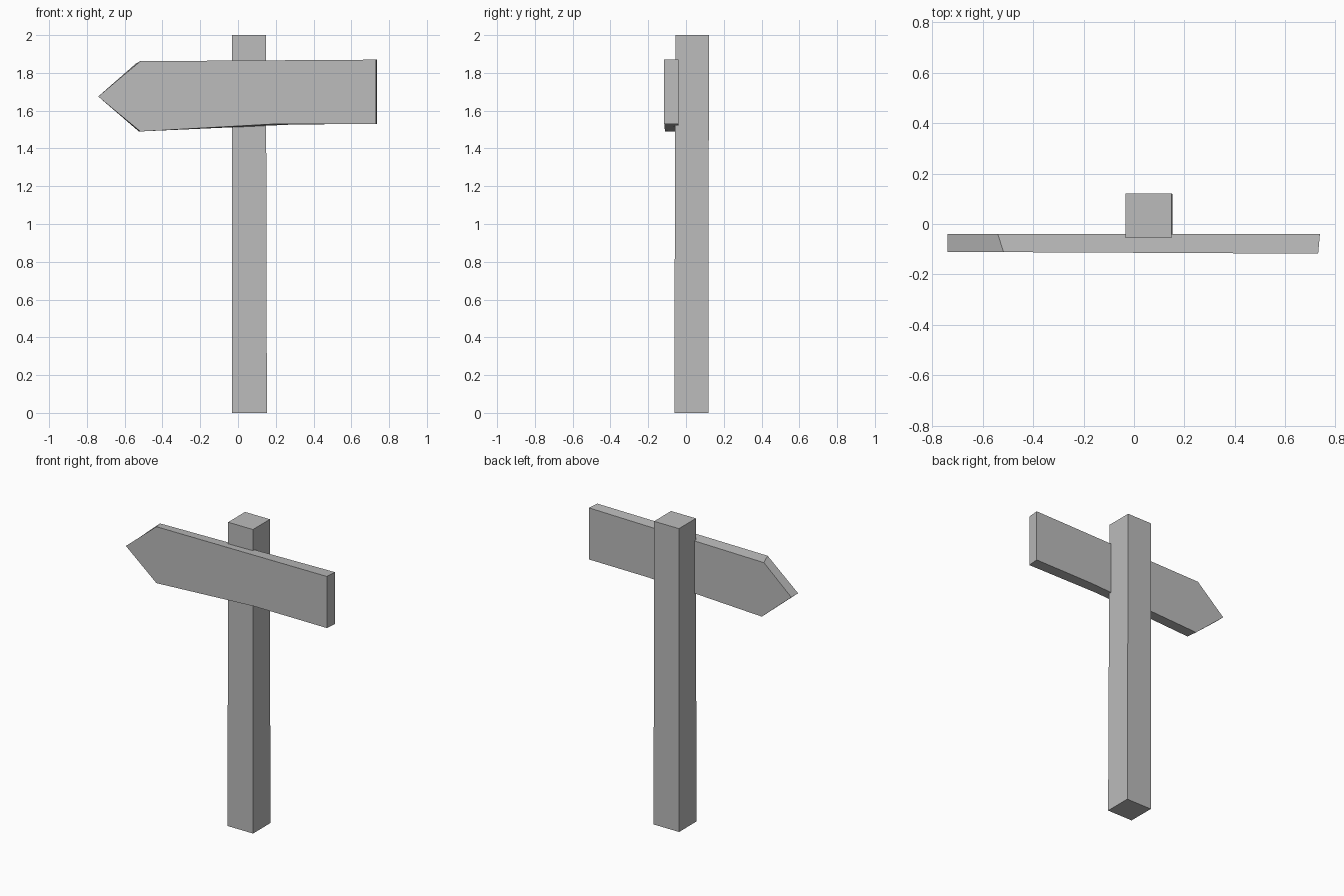
import bpy
import bmesh

cube = bpy.data.objects.get("Cube")
if cube:
    bpy.data.objects.remove(cube, do_unlink=True)

# Single plain grey for the whole sign
grey = bpy.data.materials.new("plain_grey")
grey.use_nodes = True
colour = (0.5, 0.5, 0.5, 1)
grey.diffuse_color = colour
grey.node_tree.nodes["Principled BSDF"].inputs["Base Color"].default_value = colour


def prism(name, start, end):
    """Solid joining two matching outlines."""
    bm = bmesh.new()
    a = [bm.verts.new(p) for p in start]
    b = [bm.verts.new(p) for p in end]
    bm.faces.new(a)
    bm.faces.new(b[::-1])
    for i in range(len(a)):
        j = (i + 1) % len(a)
        bm.faces.new((a[i], b[i], b[j], a[j]))
    bmesh.ops.recalc_face_normals(bm, faces=bm.faces)
    mesh = bpy.data.meshes.new(name)
    bm.to_mesh(mesh)
    bm.free()
    mesh.materials.append(grey)
    obj = bpy.data.objects.new(name, mesh)
    bpy.context.collection.objects.link(obj)
    return obj


# Square post, very slightly wider at the foot
def square(x0, x1, y0, y1, z):
    return [(x0, y0, z), (x1, y0, z), (x1, y1, z), (x0, y1, z)]


prism("post", square(-0.033, 0.153, -0.062, 0.119, 0),
      square(-0.033, 0.148, -0.056, 0.121, 2))

# Hand-cut arrow board: the front and back outlines differ a little
front = [(-0.74, 1.675), (-0.517, 1.49), (0.2, 1.53),
         (0.73, 1.53), (0.73, 1.87), (-0.517, 1.862)]
back = [(-0.74, 1.675), (-0.525, 1.49), (0.3, 1.527),
        (0.737, 1.53), (0.737, 1.87), (-0.54, 1.85)]
prism("arrow_board",
      [(x, -0.114 - 0.005 * x, z) for x, z in front],
      [(x, -0.04, z) for x, z in back])
